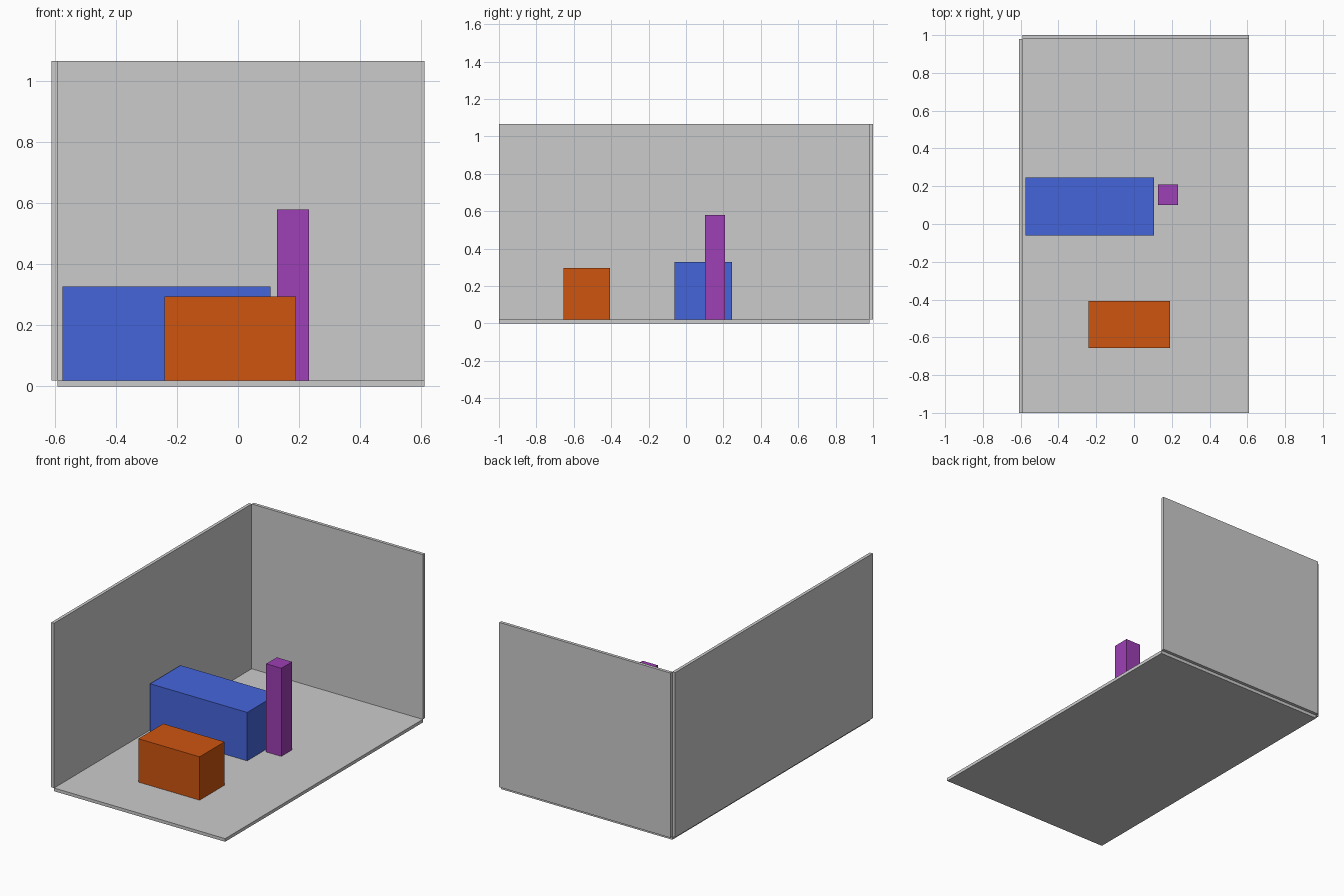
import bpy

if "Cube" in bpy.data.objects:
    bpy.data.objects.remove(bpy.data.objects["Cube"])


def box(name, x, y, z, color=None):
    """Axis-aligned box from (min, max) ranges."""
    bpy.ops.mesh.primitive_cube_add(size=1, location=[sum(r) / 2 for r in (x, y, z)])
    ob = bpy.context.object
    ob.name = name
    ob.scale = [r[1] - r[0] for r in (x, y, z)]
    bpy.ops.object.transform_apply(location=False, rotation=False, scale=True)
    if color:
        mat = bpy.data.materials.new(name + "_color")
        mat.diffuse_color = (*color, 1)
        mat.use_nodes = True
        mat.node_tree.nodes["Principled BSDF"].inputs["Base Color"].default_value = mat.diffuse_color
        ob.data.materials.append(mat)
    return ob


T = 0.02       # slab thickness
TOP = 1.065    # wall top

# Room shell: floor and two walls standing along its left and back edges
box("floor", (-0.61 + T, 0.61), (-1, 1 - T), (0, T))
box("left_wall", (-0.61, -0.61 + T), (-1, 1 - T), (T, TOP))
box("back_wall", (-0.61 + T, 0.61), (1 - T, 1), (T, TOP))

# Furniture blocks on the floor
box("long_block", (-0.574, 0.107), (-0.061, 0.245), (T, 0.327), (0.06, 0.13, 0.71))
box("low_block", (-0.24, 0.19), (-0.656, -0.407), (T, 0.295), (0.62, 0.09, 0.005))
box("tall_post", (0.127, 0.233), (0.101, 0.208), (T, 0.579), (0.34, 0.05, 0.46))
